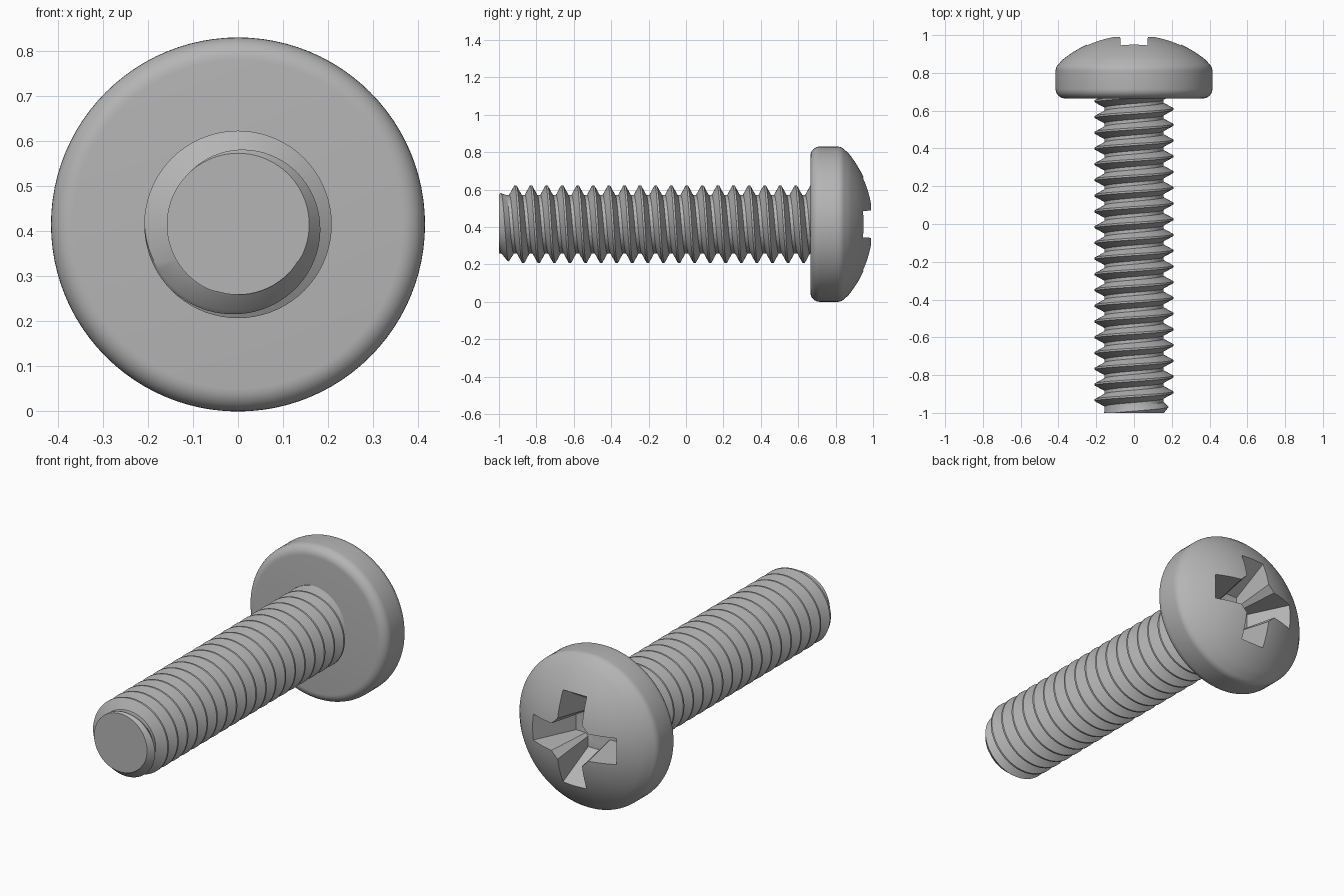
import bpy, bmesh, math
from mathutils import Matrix, Vector

if "Cube" in bpy.data.objects:
    bpy.data.objects.remove(bpy.data.objects["Cube"])

AXIS_Z = 0.415            # height of the screw's axis, which runs along y
HEAD_BACK = 0.665         # underside of the head
CREST, ROOT, PITCH = 0.208, 0.156, 0.0833

steel = bpy.data.materials.new("grey_steel")
steel.use_nodes = True
grey = (0.46, 0.46, 0.46, 1)
steel.diffuse_color = grey
steel.node_tree.nodes["Principled BSDF"].inputs["Base Color"].default_value = grey


def make_object(name, bm):
    """Turn a bmesh built around the y axis into an object on the screw's axis."""
    bmesh.ops.recalc_face_normals(bm, faces=bm.faces)
    bmesh.ops.translate(bm, verts=bm.verts, vec=(0, 0, AXIS_Z))
    mesh = bpy.data.meshes.new(name)
    bm.to_mesh(mesh)
    bm.free()
    mesh.materials.append(steel)
    obj = bpy.data.objects.new(name, mesh)
    bpy.context.collection.objects.link(obj)
    return obj


def revolve(name, profile, steps, turn=0.0):
    """Spin (radius, y) points about the y axis."""
    bm = bmesh.new()
    verts = [bm.verts.new((r, y, 0)) for r, y in profile]
    edges = [bm.edges.new(pair) for pair in zip(verts, verts[1:])]
    bmesh.ops.spin(bm, geom=verts + edges, cent=(0, 0, 0), axis=(0, 1, 0),
                   angle=math.tau, steps=steps)
    bmesh.ops.remove_doubles(bm, verts=bm.verts, dist=1e-5)
    bmesh.ops.rotate(bm, verts=bm.verts, cent=(0, 0, 0),
                     matrix=Matrix.Rotation(turn, 3, 'Y'))
    return make_object(name, bm)


def arc(cx, cy, radius, start, end, count):
    """Points of an arc as (radius, y), angles in degrees."""
    angles = [math.radians(start + (end - start) * i / count) for i in range(count + 1)]
    return [(cx + radius * math.cos(a), cy + radius * math.sin(a)) for a in angles]


def wing_cutter(name, turn):
    """Tapered bar that cuts two opposite wings of the cross recess."""
    bm = bmesh.new()
    bmesh.ops.create_cube(bm, size=2)
    for v in bm.verts:
        length, width, y = (0.292, 0.075, 1.02) if v.co.y > 0 else (0.13, 0.058, 0.75)
        v.co = (v.co.x * length, y, v.co.z * width)
    bmesh.ops.rotate(bm, verts=bm.verts, cent=(0, 0, 0),
                     matrix=Matrix.Rotation(turn, 3, 'Y'))
    return make_object(name, bm)


def shade(obj):
    bpy.ops.object.select_all(action='DESELECT')
    obj.select_set(True)
    bpy.context.view_layer.objects.active = obj
    bpy.ops.object.shade_smooth_by_angle(angle=math.radians(30))


# Head: flat underside, rounded rim, domed top
fillet = 0.05
rim = arc(0.415 - fillet, HEAD_BACK + fillet, fillet, -90, 0, 8)
shoulder = arc(0.365, 0.81, 0.05, 0, 48, 6)
dome_radius, apex = 0.6, 1.004
dome = arc(0, apex - dome_radius, dome_radius, 50.5, 90, 16)
dome[-1] = (0, apex)
head = revolve("head", [(0, HEAD_BACK)] + rim + shoulder + dome, 96)

# Cross recess: two tapered wing bars and an eight-sided core
core = [(0, 0.725), (0.1, 0.75), (0.145, 1.02), (0, 1.02)]
cutters = [wing_cutter("recess_wings_across", 0),
           wing_cutter("recess_wings_upright", math.pi / 2),
           revolve("recess_core", core, 8, math.pi / 8)]
bpy.context.view_layer.objects.active = head
for cutter in cutters:
    cutter.hide_render = True
    cut = head.modifiers.new(cutter.name, 'BOOLEAN')
    cut.operation, cut.solver, cut.object = 'DIFFERENCE', 'EXACT', cutter
    bpy.ops.object.modifier_apply(modifier=cut.name)
    bpy.data.objects.remove(cutter)
shade(head)

# Threaded shank: a right-handed helical strip whose turns join one another
STEPS, TURNS = 72, 24
tooth = [(CREST, -0.005), (CREST, 0.005), (ROOT, 0.033), (ROOT, PITCH - 0.033)]
bm = bmesh.new()
rows = []
for j in range(STEPS * TURNS + 1):
    a = math.tau * j / STEPS
    y = -0.912 - 2 * PITCH + PITCH * j / STEPS
    rows.append([bm.verts.new((r * math.sin(a), y + dy, r * math.cos(a)))
                 for r, dy in tooth])
for j in range(STEPS * TURNS):
    here, ahead = list(rows[j]), list(rows[j + 1])
    if j + STEPS + 1 < len(rows):
        here.append(rows[j + STEPS][0])
        ahead.append(rows[j + STEPS + 1][0])
    for k in range(len(here) - 1):
        bm.faces.new((here[k], here[k + 1], ahead[k + 1], ahead[k]))

# Trim the shank square at the tip and just inside the head, then cap it
for y, side in ((-1, -1), (HEAD_BACK + 0.02, 1)):
    bmesh.ops.bisect_plane(bm, geom=bm.verts[:] + bm.edges[:] + bm.faces[:],
                           plane_co=(0, y, 0), plane_no=(0, side, 0), clear_outer=True)
bmesh.ops.holes_fill(bm, edges=[e for e in bm.edges if e.is_boundary], sides=0)

# Chamfer the tip
for v in bm.verts:
    radius = Vector((v.co.x, v.co.z)).length
    limit = 0.158 + 0.8 * (v.co.y + 1)
    if radius > limit:
        v.co.x *= limit / radius
        v.co.z *= limit / radius
shade(make_object("threaded_shank", bm))
